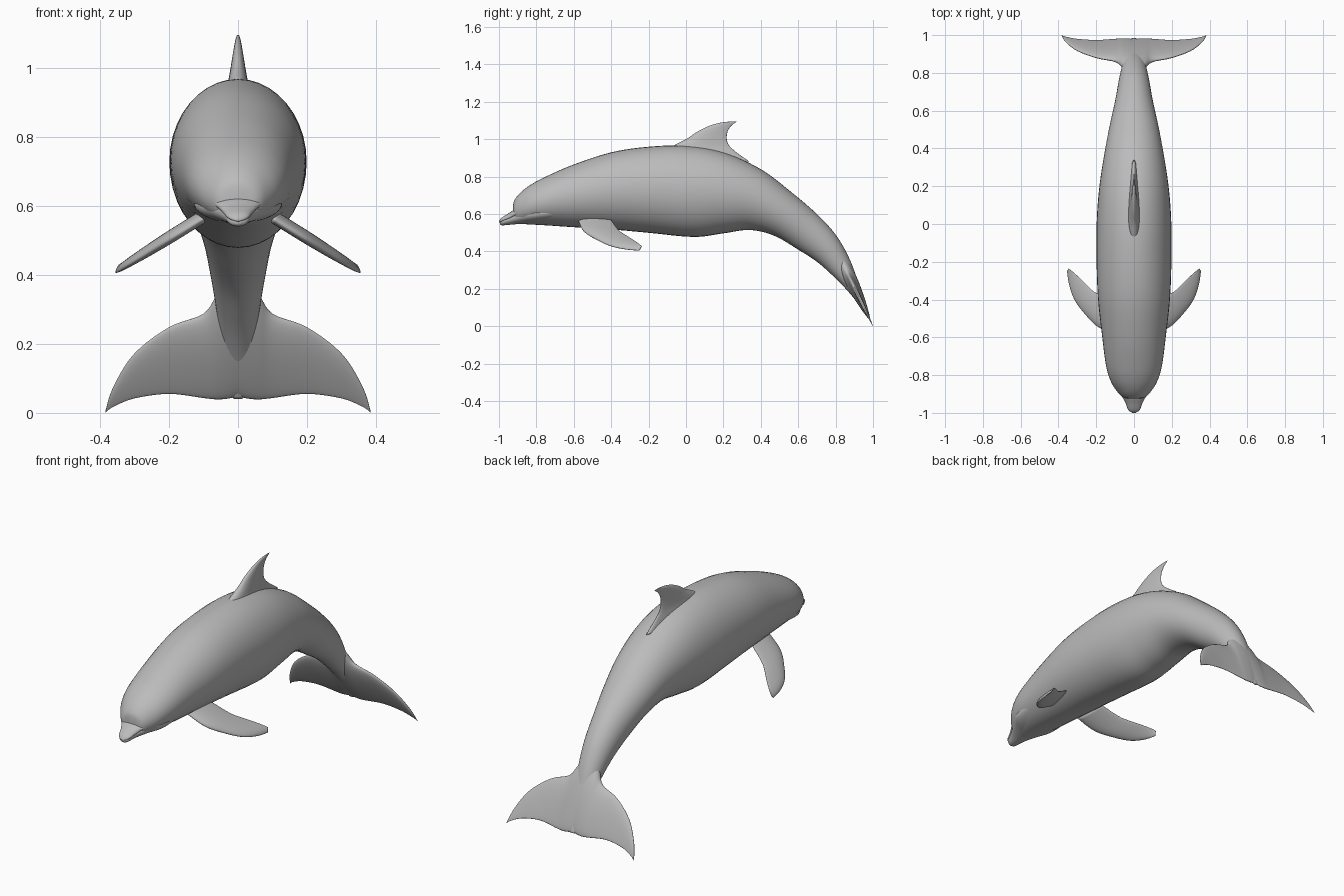
import bpy, bmesh, math
from mathutils import Vector

cube = bpy.data.objects.get("Cube")
if cube:
    bpy.data.objects.remove(cube, do_unlink=True)

skin = bpy.data.materials.new("grey_skin")
skin.use_nodes = True
grey = (0.5, 0.5, 0.5, 1)
skin.diffuse_color = grey
skin.node_tree.nodes["Principled BSDF"].inputs["Base Color"].default_value = grey


def smooth_keys(keys, steps):
    """Pass a smooth curve through rows of section values."""
    rows = []
    last = len(keys) - 1
    for i in range(last):
        p, a, b, q = keys[max(i - 1, 0)], keys[i], keys[i + 1], keys[min(i + 2, last)]
        for s in range(steps):
            t = s / steps
            row = []
            for k0, k1, k2, k3 in zip(p, a, b, q):
                m1, m2 = (k2 - k0) / 2, (k3 - k1) / 2
                d = k2 - k1
                row.append(k1 + t * (m1 + t * (3 * d - 2 * m1 - m2 + t * (m1 + m2 - 2 * d))))
            rows.append(row)
    rows.append(keys[-1])
    return rows


def section(start, end, half, normal, taper=0.0, sides=40):
    """Oval from start to end; taper makes the end edge sharper."""
    start, end, normal = Vector(start), Vector(end), Vector(normal).normalized()
    ring = []
    for i in range(sides):
        t = math.tau * i / sides
        bulge = half * math.sin(t) * (1 + taper * math.cos(t))
        ring.append(start.lerp(end, (1 - math.cos(t)) / 2) + normal * bulge)
    return ring


def loft(name, rings):
    """Skin a row of rings, cap both ends and shade smooth."""
    bm = bmesh.new()
    loops = [[bm.verts.new(p) for p in ring] for ring in rings]
    n = len(loops[0])
    for a, b in zip(loops, loops[1:]):
        for i in range(n):
            j = (i + 1) % n
            bm.faces.new((a[i], a[j], b[j], b[i]))
    bm.faces.new(loops[0])
    bm.faces.new(loops[-1])
    bmesh.ops.recalc_face_normals(bm, faces=bm.faces)
    for f in bm.faces:
        f.smooth = True
    mesh = bpy.data.meshes.new(name)
    bm.to_mesh(mesh)
    bm.free()
    mesh.materials.append(skin)
    obj = bpy.data.objects.new(name, mesh)
    bpy.context.collection.objects.link(obj)
    return obj


SIDE = (1, 0, 0)

# Body: back y, back z, belly y, belly z, half width
body = [
    (-.925, .645, -.925, .6, .012), (-.917, .675, -.92, .57, .055),
    (-.885, .715, -.9, .55, .085), (-.83, .757, -.84, .545, .122),
    (-.75, .8, -.75, .54, .148), (-.6, .865, -.6, .53, .168),
    (-.4, .93, -.4, .518, .19), (-.2, .96, -.2, .5, .198),
    (0, .965, .04, .478, .197), (.2, .93, .2, .497, .183),
    (.4, .84, .34, .515, .157), (.56, .72, .47, .485, .13),
    (.7, .6, .6, .41, .1), (.8, .49, .7, .345, .082),
    (.87, .37, .78, .275, .066), (.92, .24, .85, .205, .052),
    (.962, .12, .93, .11, .036), (.985, .045, .975, .04, .015),
]
loft("body", [section((0, a, b), (0, c, d), w, SIDE)
              for a, b, c, d, w in smooth_keys(body, 6)])

# Beak and upper lip: y, top z, bottom z, half width
beak = [
    (-.995, .56, .545, .01), (-.983, .575, .54, .028), (-.95, .597, .542, .04),
    (-.92, .615, .545, .055), (-.87, .637, .548, .085),
    (-.8, .652, .55, .122), (-.7, .66, .56, .13),
]
loft("beak", [section((0, y, t), (0, y, b), w, SIDE)
              for y, t, b, w in smooth_keys(beak, 6)])
lip = [
    (-1, .564, .554, .008), (-.985, .581, .556, .03), (-.95, .603, .565, .044),
    (-.92, .622, .578, .06), (-.87, .645, .6, .094),
    (-.8, .662, .628, .131), (-.7, .67, .655, .14),
]
loft("upper_lip", [section((0, y, t), (0, y, b), w, SIDE)
                   for y, t, b, w in smooth_keys(lip, 6)])

# Dorsal fin: height, leading y, trailing y, half thickness
dorsal = [
    (.88, -.13, .34, .04), (.93, -.12, .27, .034), (.965, -.07, .232, .026),
    (1, 0, .218, .02), (1.04, .06, .222, .014), (1.07, .12, .24, .009),
    (1.088, .18, .262, .005), (1.095, .235, .272, .002),
]
loft("dorsal_fin", [section((0, a, z), (0, b, z), h, SIDE, 0.4)
                    for z, a, b, h in smooth_keys(dorsal, 5)])

# Tail flukes: x, leading z, trailing z, half thickness
fluke = [
    (0, .4, .05, .034), (.025, .39, .042, .033), (.06, .345, .039, .028),
    (.1, .287, .043, .02), (.2, .248, .055, .013), (.3, .172, .042, .009),
    (.36, .078, .018, .005), (.384, .006, .001, .001),
]


def fluke_point(x, z):
    return (x, 1 - .48 * z, z)


half_span = smooth_keys(fluke, 5)
span = [(-x, a, b, h) for x, a, b, h in reversed(half_span[1:])] + half_span
loft("tail_flukes", [section(fluke_point(x, a), fluke_point(x, b), h, (0, 1, .48), 0.4)
                     for x, a, b, h in span])

# Pectoral fins: leading x and y, trailing x and y, half thickness
pectoral = [
    (.1, -.575, .12, -.4, .016), (.19, -.545, .2, -.365, .016),
    (.265, -.47, .238, -.335, .014), (.315, -.4, .285, -.288, .011),
    (.343, -.32, .318, -.258, .008), (.354, -.25, .345, -.236, .003),
]


def droop(x):
    return .55 - .62 * (x - .15)


for name, s in (("left", 1), ("right", -1)):
    loft(name + "_pectoral_fin",
         [section((s * a, b, droop(a) - .018), (s * c, d, droop(c)), h, (s * .53, 0, .85), 0.4)
          for a, b, c, d, h in smooth_keys(pectoral, 6)])
